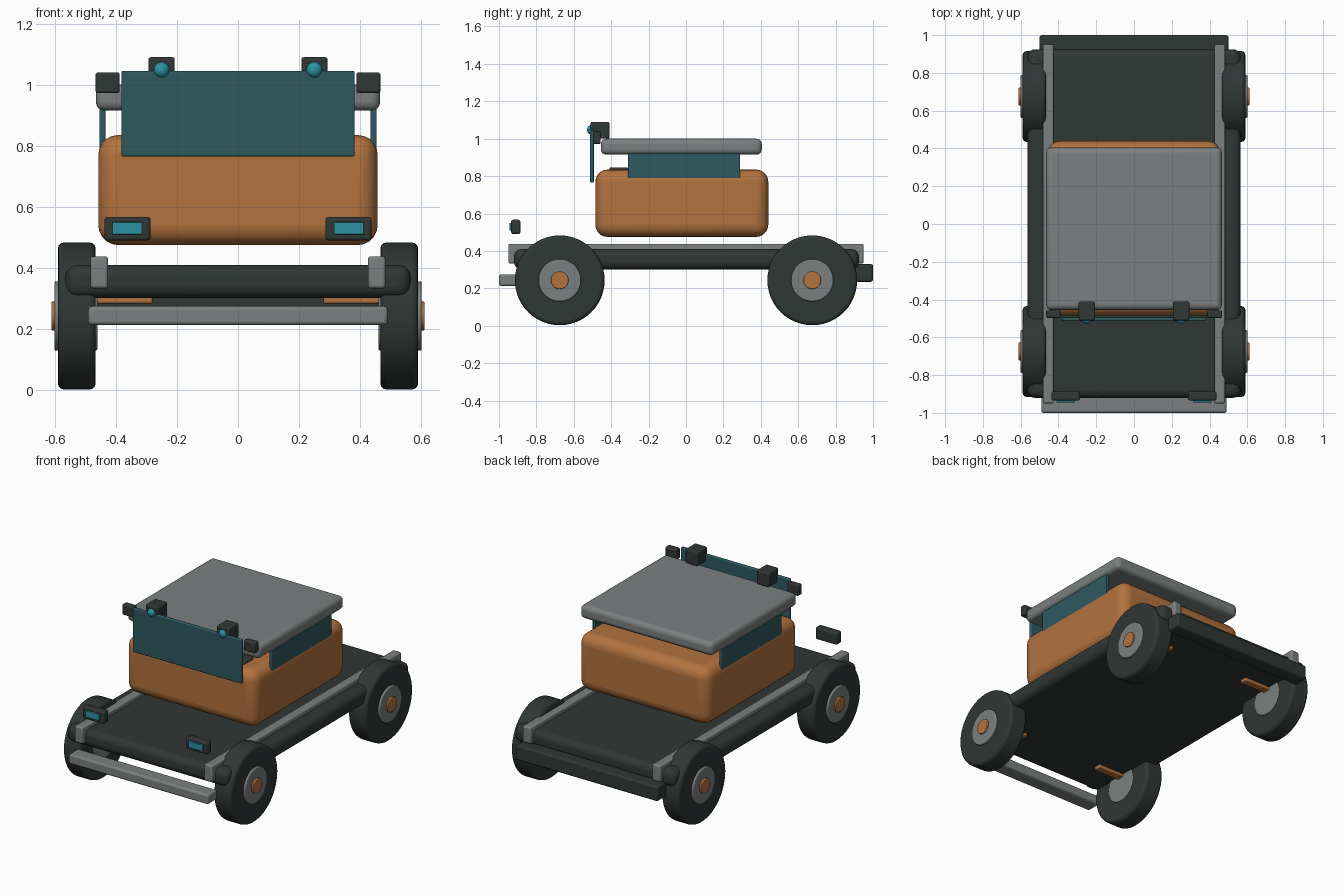
import bpy
import math

cube = bpy.data.objects.get("Cube")
if cube:
    bpy.data.objects.remove(cube, do_unlink=True)


def material(name, rgb):
    m = bpy.data.materials.new(name)
    m.use_nodes = True
    colour = (*rgb, 1)
    m.diffuse_color = colour
    bsdf = m.node_tree.nodes["Principled BSDF"]
    bsdf.inputs["Base Color"].default_value = colour
    bsdf.inputs["Roughness"].default_value = 0.6
    return m


ORANGE = material("orange paint", (0.45, 0.17, 0.048))
GREY = material("grey metal", (0.20, 0.215, 0.215))
DARK = material("dark rubber", (0.03, 0.038, 0.036))
GLASS = material("tinted glass", (0.027, 0.10, 0.12))
LENS = material("bright lens", (0.025, 0.29, 0.36))


def finish(obj, name, mat, bevel=0, segments=3):
    """Name, colour, round and smooth the active object."""
    obj.name = name
    obj.data.materials.append(mat)
    bpy.ops.object.transform_apply(location=False, rotation=True, scale=True)
    if bevel:
        mod = obj.modifiers.new("rounding", "BEVEL")
        mod.width = bevel
        mod.segments = segments
        mod.limit_method = "ANGLE"
        mod.angle_limit = math.radians(40)
    bpy.ops.object.shade_smooth_by_angle(angle=math.radians(35))
    return obj


def box(name, mat, x, y, z, bevel=0.01, segments=3):
    """Box from (low, high) ranges."""
    spans = (x, y, z)
    bpy.ops.mesh.primitive_cube_add(size=1, location=[(a + b) / 2 for a, b in spans])
    obj = bpy.context.object
    obj.scale = [b - a for a, b in spans]
    return finish(obj, name, mat, bevel, segments)


def disc(name, mat, x, y, z, radius, bevel):
    """Cylinder lying along x."""
    bpy.ops.mesh.primitive_cylinder_add(
        vertices=48, radius=radius, depth=abs(x[1] - x[0]),
        location=((x[0] + x[1]) / 2, y, z), rotation=(0, math.pi / 2, 0))
    return finish(bpy.context.object, name, mat, bevel)


def mirrored(side, low, high):
    return tuple(sorted((side * low, side * high)))


# Chassis and bumpers
box("chassis", DARK, (-0.565, 0.565), (-0.92, 0.925), (0.302, 0.41), 0.04, 4)
box("front_bumper", GREY, (-0.49, 0.49), (-1.0, -0.905), (0.213, 0.275), 0.012)
box("rear_bumper", DARK, (-0.50, 0.50), (0.905, 1.0), (0.235, 0.33), 0.012)

# Cab, dashboard, windscreen and roof
box("cab_body", ORANGE, (-0.457, 0.457), (-0.485, 0.44), (0.475, 0.835), 0.065, 5)
box("dashboard", DARK, (-0.33, 0.33), (-0.41, -0.31), (0.80, 0.847), 0.01)
box("windscreen", GLASS, (-0.382, 0.382), (-0.513, -0.493), (0.765, 1.045), 0.006)
box("roof", GREY, (-0.465, 0.465), (-0.455, 0.405), (0.915, 1.0), 0.028, 4)

for side, word in ((1, "left"), (-1, "right")):
    def span(low, high):
        return mirrored(side, low, high)

    # Frame rail and side window
    box(f"{word}_rail", GREY, span(0.425, 0.483), (-0.95, 0.95), (0.333, 0.438))
    box(f"{word}_window", GLASS, span(0.434, 0.454), (-0.31, 0.29), (0.78, 0.93), 0.005)

    # Wing mirror
    box(f"{word}_mirror", DARK, span(0.387, 0.466), (-0.497, -0.457), (0.972, 1.04), 0.008)

    # Roof lamp with round lens
    box(f"{word}_roof_lamp", DARK, span(0.207, 0.293), (-0.51, -0.41), (1.0, 1.09), 0.008)
    bpy.ops.mesh.primitive_uv_sphere_add(
        segments=24, ring_count=12, radius=0.027, location=(side * 0.25, -0.502, 1.048))
    finish(bpy.context.object, f"{word}_roof_lamp_lens", LENS)

    # Headlight
    box(f"{word}_headlight", DARK, span(0.286, 0.437), (-0.935, -0.886), (0.49, 0.567), 0.01)
    box(f"{word}_headlight_lens", LENS, span(0.314, 0.411), (-0.944, -0.93), (0.51, 0.55), 0.002)

    # Wheels and axle stubs
    for y, end in ((-0.675, "front"), (0.675, "rear")):
        tag = f"{end}_{word}"
        disc(f"{tag}_tyre", DARK, span(0.466, 0.589), y, 0.243, 0.24, 0.018)
        disc(f"{tag}_hub", GREY, span(0.46, 0.601), y, 0.243, 0.113, 0.006)
        disc(f"{tag}_hub_cap", ORANGE, span(0.57, 0.611), y, 0.243, 0.047, 0.004)
        box(f"{tag}_axle_arm", ORANGE, span(0.28, 0.48), (y - 0.025, y + 0.025), (0.284, 0.33), 0.006)
